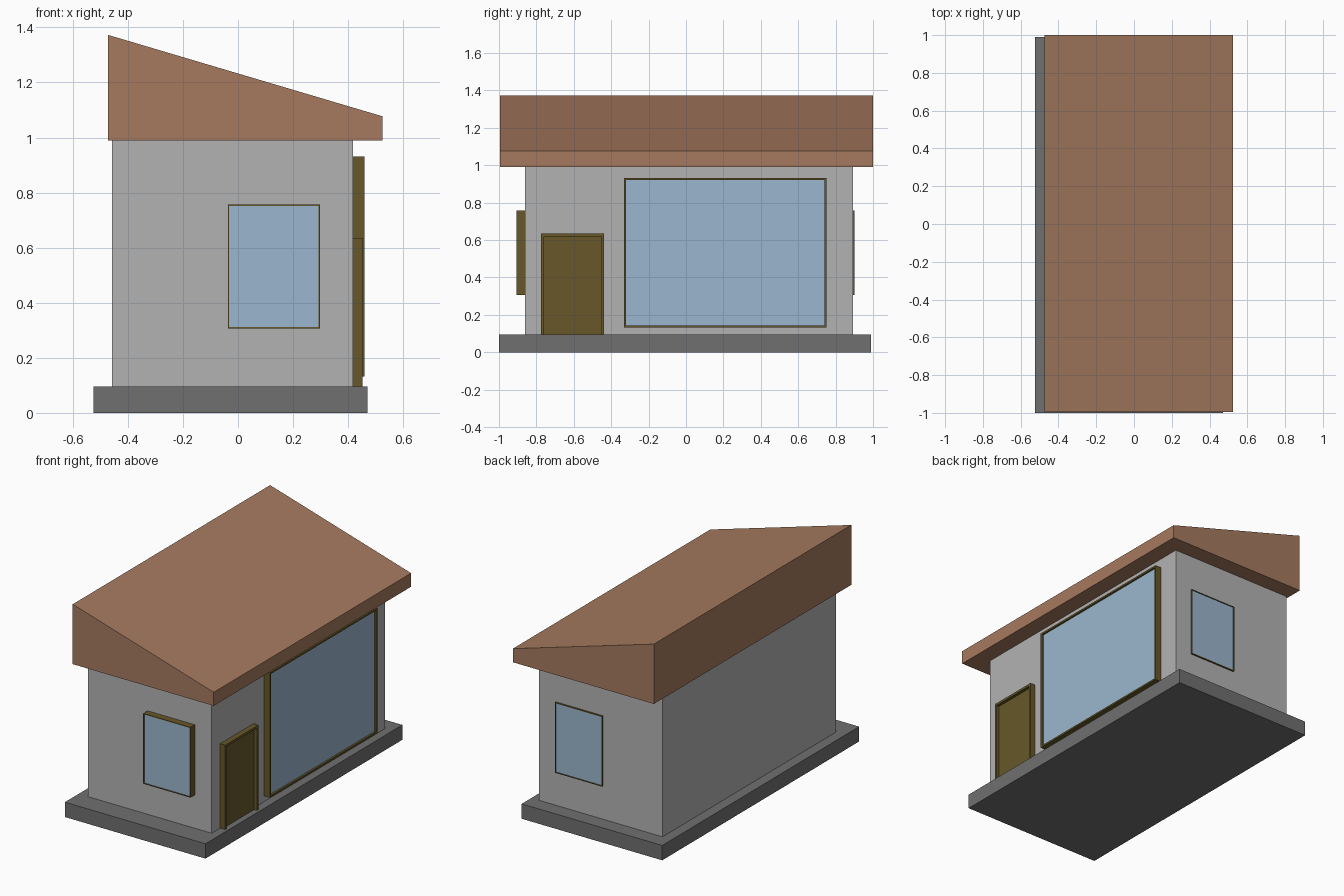
import bpy, bmesh
from mathutils import Vector

if "Cube" in bpy.data.objects:
    bpy.data.objects.remove(bpy.data.objects["Cube"])


def material(name, rgb):
    m = bpy.data.materials.new(name)
    m.diffuse_color = (*rgb, 1)
    m.use_nodes = True
    m.node_tree.nodes["Principled BSDF"].inputs["Base Color"].default_value = m.diffuse_color
    return m


ROOF = material("roof_clay", (0.38, 0.195, 0.115))
WALL = material("wall_grey", (0.45, 0.45, 0.45))
BASE = material("base_grey", (0.16, 0.16, 0.16))
WOOD = material("dark_wood", (0.135, 0.097, 0.022))
GLASS = material("glass_blue", (0.33, 0.47, 0.62))


def boxes(name, extents, mat):
    """One object from boxes given as (x0, x1, y0, y1, z0, z1)."""
    bm = bmesh.new()
    for e in extents:
        lo, hi = Vector(e[0::2]), Vector(e[1::2])
        for v in bmesh.ops.create_cube(bm, size=1)["verts"]:
            v.co = Vector([a + (c + 0.5) * (b - a) for a, b, c in zip(lo, hi, v.co)])
    return finish(name, bm, mat)


def finish(name, bm, mat):
    bmesh.ops.recalc_face_normals(bm, faces=bm.faces)
    me = bpy.data.meshes.new(name)
    bm.to_mesh(me)
    bm.free()
    me.materials.append(mat)
    ob = bpy.data.objects.new(name, me)
    bpy.context.collection.objects.link(ob)
    return ob


def opening(name, axis, wall, out, u0, u1, z0, z1, t, recess, fill, fill_mat, sill=True):
    """Frame with a recessed panel standing out from a wall plane to 'out'."""
    def ext(a, b, c, d, front):
        lo, hi = sorted((wall, front))
        return (lo, hi, a, b, c, d) if axis == "x" else (a, b, lo, hi, c, d)

    zb = z0 + t if sill else z0
    bars = [ext(u0, u0 + t, z0, z1, out), ext(u1 - t, u1, z0, z1, out),
            ext(u0 + t, u1 - t, z1 - t, z1, out)]
    if sill:
        bars.append(ext(u0 + t, u1 - t, z0, zb, out))
    boxes(name + "_frame", bars, WOOD)
    inner = out - recess if out > wall else out + recess
    boxes(name + "_" + fill, [ext(u0 + t, u1 - t, zb, z1 - t, inner)], fill_mat)


# Foundation slab and walls
boxes("foundation", [(-0.525, 0.47, -1.0, 0.99, 0, 0.095)], BASE)
boxes("walls", [(-0.458, 0.417, -0.861, 0.892, 0.095, 0.99)], WALL)

# Sloped roof: side profile extruded along y
bm = bmesh.new()
profile = [(-0.473, 0.99), (0.525, 0.99), (0.525, 1.077), (-0.473, 1.373)]
face = bm.faces.new([bm.verts.new((x, -0.995, z)) for x, z in profile])
new = bmesh.ops.extrude_face_region(bm, geom=[face])["geom"]
bmesh.ops.translate(bm, vec=(0, 1.995, 0),
                    verts=[g for g in new if isinstance(g, bmesh.types.BMVert)])
finish("roof", bm, ROOF)

# Shop window and door on the right side
opening("shop_window", "x", 0.417, 0.46, -0.332, 0.751, 0.132, 0.931, 0.011, 0.012, "glass", GLASS)
opening("door", "x", 0.417, 0.452, -0.775, -0.438, 0.095, 0.635, 0.015, 0.02, "panel", WOOD, sill=False)

# Small windows on the front and back
opening("front_window", "y", -0.861, -0.905, -0.037, 0.297, 0.307, 0.757, 0.005, 0.004, "glass", GLASS)
opening("back_window", "y", 0.892, 0.902, -0.037, 0.297, 0.307, 0.757, 0.005, 0.004, "glass", GLASS)
